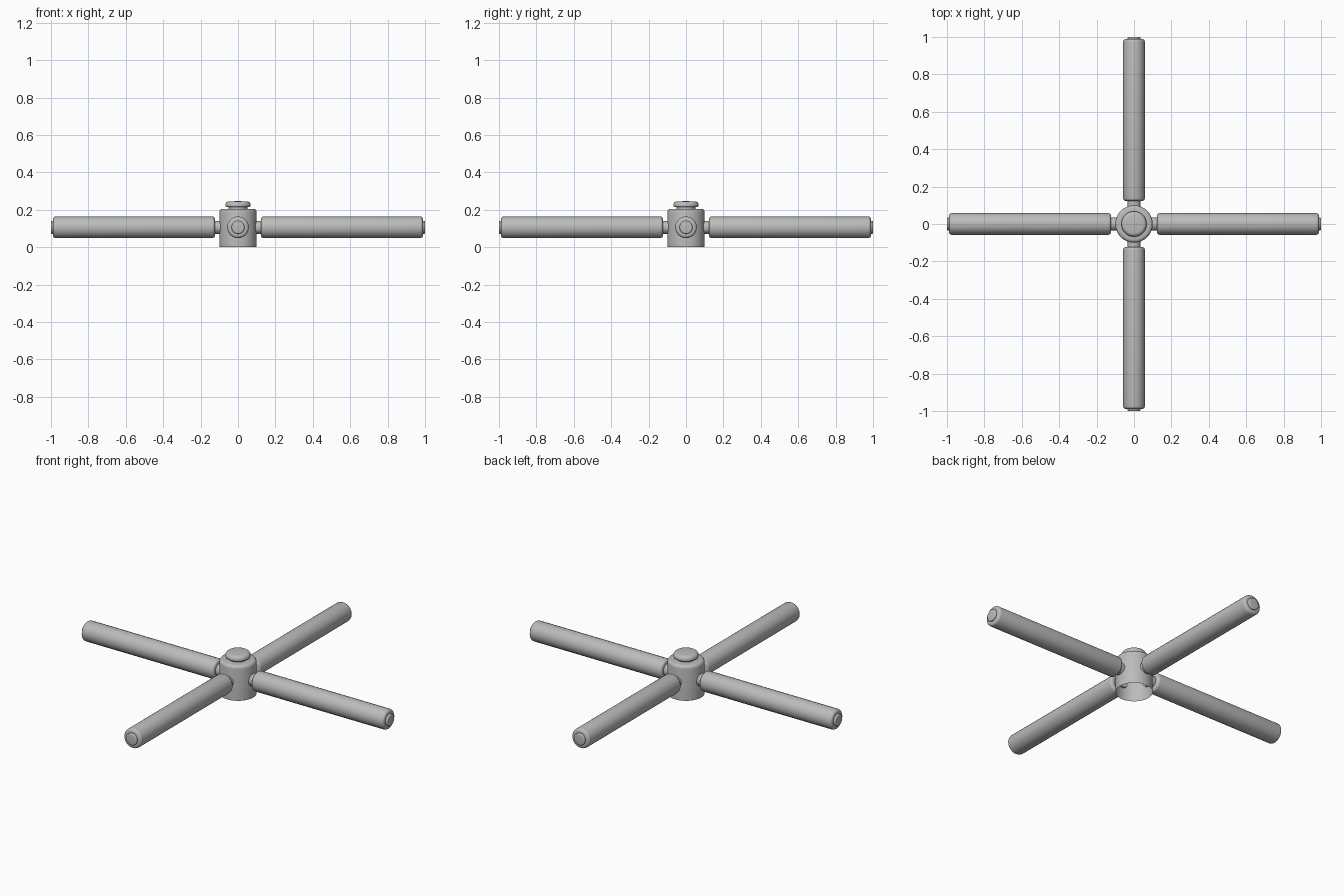
import bpy
import bmesh
import math
from mathutils import Matrix

cube = bpy.data.objects.get("Cube")
if cube:
    bpy.data.objects.remove(cube, do_unlink=True)

grey = bpy.data.materials.new("plain grey")
grey.use_nodes = True
colour = (0.5, 0.5, 0.5, 1)
grey.diffuse_color = colour
grey.node_tree.nodes["Principled BSDF"].inputs["Base Color"].default_value = colour


def lathe(name, profile, steps, matrix=Matrix()):
    """Spin a (radius, height) profile around z, then place it."""
    bm = bmesh.new()
    verts = [bm.verts.new((r, 0, z)) for r, z in profile]
    edges = [bm.edges.new(pair) for pair in zip(verts, verts[1:])]
    bmesh.ops.spin(bm, geom=verts + edges, axis=(0, 0, 1), cent=(0, 0, 0),
                   angle=math.tau, steps=steps, use_duplicate=False)
    bmesh.ops.remove_doubles(bm, verts=bm.verts, dist=0.0001)
    bmesh.ops.recalc_face_normals(bm, faces=bm.faces)
    bm.transform(matrix)
    mesh = bpy.data.meshes.new(name)
    bm.to_mesh(mesh)
    bm.free()
    mesh.materials.append(grey)
    obj = bpy.data.objects.new(name, mesh)
    bpy.context.collection.objects.link(obj)
    bpy.ops.object.select_all(action="DESELECT")
    obj.select_set(True)
    bpy.context.view_layer.objects.active = obj
    bpy.ops.object.shade_smooth_by_angle(angle=math.radians(40))
    return obj


def rounded(r, z, size, turn=1):
    """Quarter-round corner from the side wall (r) to the end (z)."""
    arc = [(r - size + size * math.cos(a * math.pi / 8),
            z + turn * size * (math.sin(a * math.pi / 8) - 1)) for a in range(5)]
    return arc if turn > 0 else arc[::-1]


# Hollow hub, open at the bottom
lathe("hub", [(0.1, 0)] + rounded(0.1, 0.205, 0.018) + [(0, 0.205)], 32)

# Button on a short neck
lathe("top_neck", [(0.05, 0.2), (0.05, 0.22)], 32)
lathe("top_button", [(0, 0.214)] + rounded(0.068, 0.214, 0.008, -1)
      + rounded(0.068, 0.245, 0.02) + [(0, 0.246)], 32)

# Four arms, each with a pin running from the hub to the tip
names = ["left", "back", "right", "front"]
for i, side in enumerate(names):
    place = (Matrix.Translation((0, 0, 0.106))
             @ Matrix.Rotation(i * math.pi / 2, 4, "Z")
             @ Matrix.Rotation(math.pi / 2, 4, "Y"))
    lathe(side + "_arm", [(0, 0.123)] + rounded(0.058, 0.123, 0.015, -1)
          + rounded(0.058, 0.989, 0.015) + [(0, 0.989)], 24, place)
    lathe(side + "_pin", [(0, 0.088), (0.035, 0.088), (0.035, 0.13)], 24, place)
    lathe(side + "_tip", [(0.035, 0.98)] + rounded(0.035, 1, 0.006)
          + [(0, 1)], 24, place)
